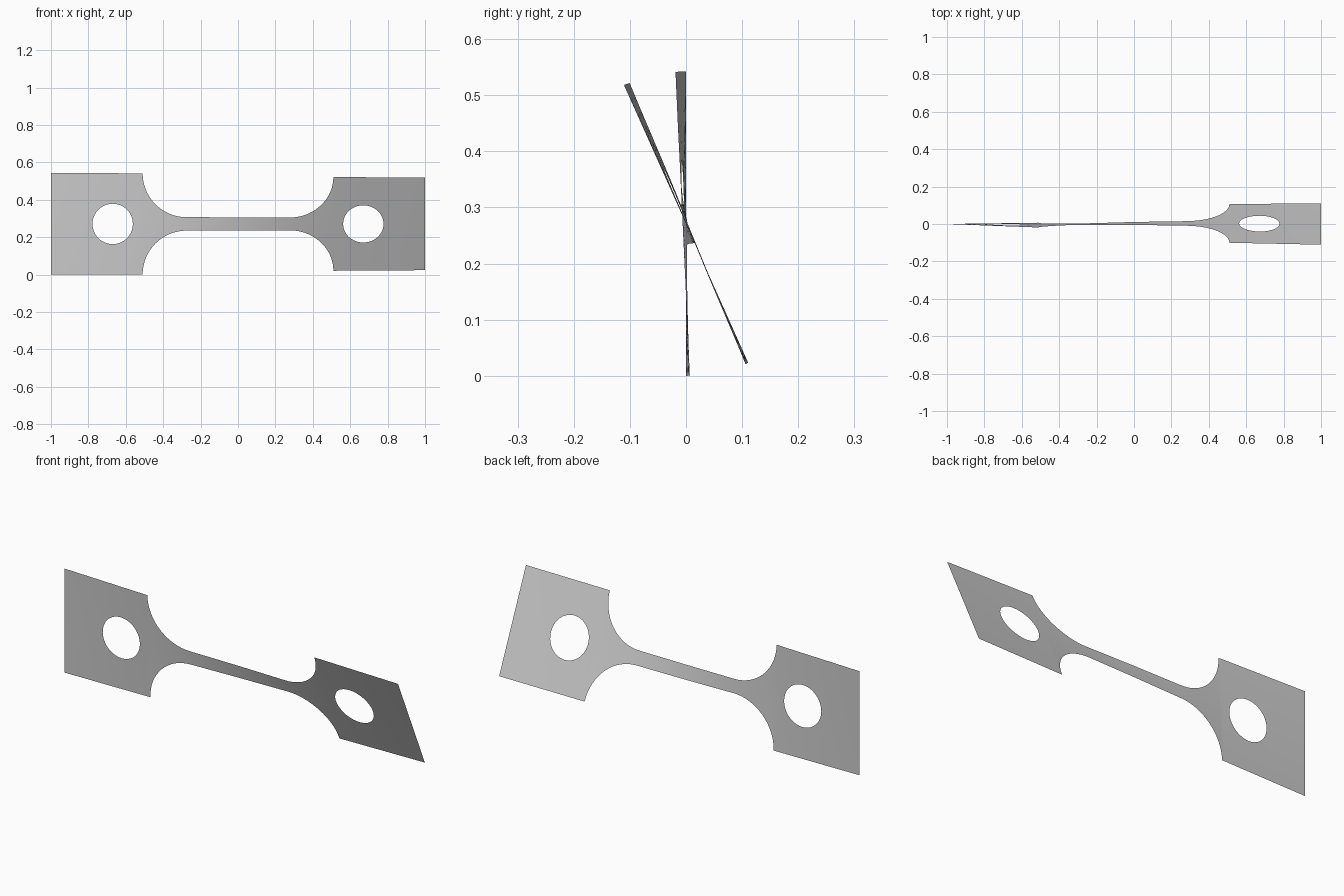
import bpy, bmesh
from math import sin, cos, pi, radians
from mathutils import Vector

cube = bpy.data.objects.get("Cube")
if cube:
    bpy.data.objects.remove(cube, do_unlink=True)

HALF = 0.271          # half height of the grips
NECK = 0.036          # half height of the neck
GRIP = 0.51           # inner edge of the grips
FILLET = HALF - NECK  # fillet radius
ROWS = 12
HOLE_X, HOLE_R = 0.67, 0.108

# Stations along the length: x, twist in degrees, sideways drift
STATIONS = [(-1, 0, 0), (-0.51, 2.7, -0.006), (-0.3, 5, -0.001), (0, 12.5, 0.003),
            (0.3, 20, 0.003), (0.51, 22.4, 0.003), (1, 24.1, 0)]


def warp(x, v):
    """Twist a flat point about the long axis."""
    for (x0, a0, c0), (x1, a1, c1) in zip(STATIONS, STATIONS[1:]):
        if x <= x1:
            break
    t = (x - x0) / (x1 - x0)
    a = radians(a0 + (a1 - a0) * t)
    return Vector((x, c0 + (c1 - c0) * t - v * sin(a), HALF + v * cos(a)))


def add_grid(bm, lines):
    """Join neighbouring lines of flat points with quads."""
    rows = [[bm.verts.new((x, 0, v)) for x, v in line] for line in lines]
    for a, b in zip(rows, rows[1:]):
        for i in range(len(a) - 1):
            bm.faces.new((a[i], a[i + 1], b[i + 1], b[i]))


bm = bmesh.new()

# Grips: rings blending from a round hole out to the rectangular edge
corners = [Vector(p) for p in ((1, -1), (1, 1), (-1, 1), (-1, -1), (1, -1))]
square = [a.lerp(b, i / ROWS) for a, b in zip(corners, corners[1:]) for i in range(ROWS)]
square.append(corners[0])
mid, half_len = (1 + GRIP) / 2, (1 - GRIP) / 2
for side in (-1, 1):
    rings = []
    for k in range(6):
        ring = []
        for p in square:
            hole = Vector((HOLE_X, 0)) + p.normalized() * HOLE_R
            edge = Vector((mid + half_len * p.x, HALF * p.y))
            q = hole.lerp(edge, k / 5)
            ring.append((side * q.x, q.y))
        rings.append(ring)
    add_grid(bm, rings)

# Fillets and neck: one run of columns from grip to grip
arc = []
for i in range(17):
    a = pi / 2 * i / 16
    arc.append((GRIP - FILLET * (1 - cos(a)), HALF - FILLET * sin(a)))
end = arc[-1][0]
straight = [(-end + 2 * end * i / 20, NECK) for i in range(1, 20)]
outline = [(-x, h) for x, h in arc] + straight + arc[::-1]
add_grid(bm, [[(x, h * (2 * j / ROWS - 1)) for j in range(ROWS + 1)] for x, h in outline])

# Weld the parts into one sheet, then twist it
bmesh.ops.remove_doubles(bm, verts=bm.verts, dist=0.0005)
for v in bm.verts:
    v.co = warp(v.co.x, v.co.z)
bmesh.ops.recalc_face_normals(bm, faces=bm.faces)
for f in bm.faces:
    f.smooth = True

mesh = bpy.data.meshes.new("twisted_strip")
bm.to_mesh(mesh)
bm.free()
strip = bpy.data.objects.new("twisted_strip", mesh)
bpy.context.collection.objects.link(strip)

# Plain grey finish
grey = bpy.data.materials.new("plain_grey")
grey.use_nodes = True
colour = (0.6, 0.6, 0.6, 1)
grey.diffuse_color = colour
grey.node_tree.nodes["Principled BSDF"].inputs["Base Color"].default_value = colour
mesh.materials.append(grey)
